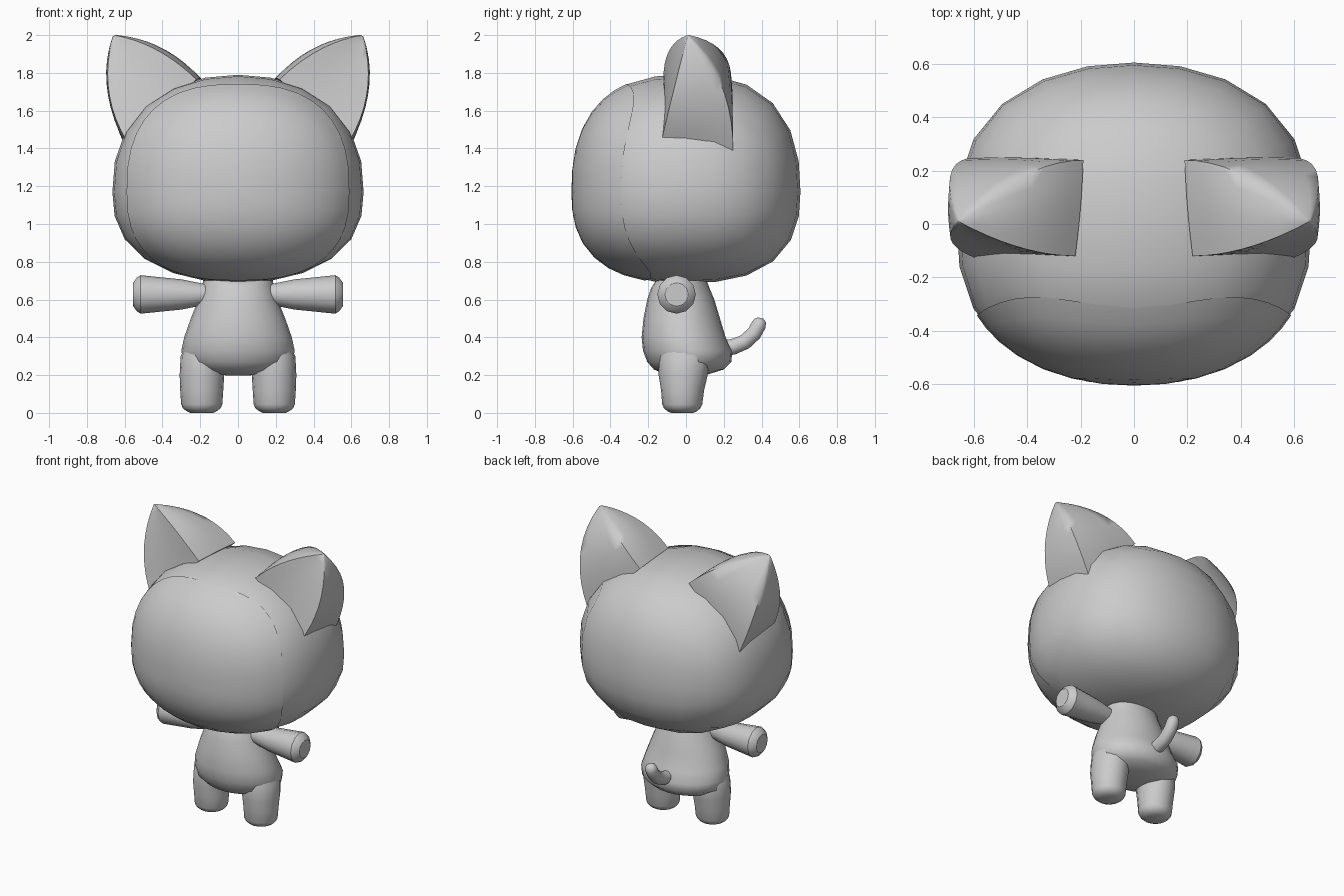
import bpy, bmesh, math
from mathutils import Vector

if "Cube" in bpy.data.objects:
    bpy.data.objects.remove(bpy.data.objects["Cube"])

grey = bpy.data.materials.new("soft_grey")
grey.diffuse_color = (0.6, 0.6, 0.6, 1)
grey.use_nodes = True
grey.node_tree.nodes["Principled BSDF"].inputs["Base Color"].default_value = grey.diffuse_color

# Head shape: rounded box, taller above the widest level than below it
CENTRE = Vector((0, 0, 1.17))
RX, RY, UP, DOWN = 0.665, 0.606, 0.62, 0.482


def level(x, z):
    """Share of the head's rounded-box equation used up by x and z."""
    tall = (z / UP) ** 2.4 if z > 0 else (-z / DOWN) ** 2.5
    return abs(x / RX) ** 2.1 + tall


def finish(name, bm, angle=40, mirror=False):
    bmesh.ops.recalc_face_normals(bm, faces=bm.faces)
    mesh = bpy.data.meshes.new(name)
    bm.to_mesh(mesh)
    bm.free()
    mesh.materials.append(grey)
    ob = bpy.data.objects.new(name, mesh)
    bpy.context.collection.objects.link(ob)
    bpy.ops.object.select_all(action='DESELECT')
    bpy.context.view_layer.objects.active = ob
    ob.select_set(True)
    bpy.ops.object.shade_smooth_by_angle(angle=math.radians(angle))
    if mirror:
        ob.modifiers.new("mirror", 'MIRROR')
    return ob


def loft(name, rings, angle=40, mirror=False):
    """Skin a list of equal closed rings and cap both ends."""
    bm = bmesh.new()
    vs = [[bm.verts.new(p) for p in ring] for ring in rings]
    n = len(vs[0])
    for a, b in zip(vs, vs[1:]):
        for i in range(n):
            j = (i + 1) % n
            bm.faces.new((a[i], a[j], b[j], b[i]))
    bm.faces.new(vs[0])
    bm.faces.new(vs[-1])
    return finish(name, bm, angle, mirror)


def oval(n, centre, u, v):
    """Ring of n points around centre spanned by half axes u and v."""
    return [Vector(centre) + Vector(u) * math.cos(2 * math.pi * i / n)
            + Vector(v) * math.sin(2 * math.pi * i / n) for i in range(n)]


# Head: rounded-cube sphere pushed onto the head shape
bm = bmesh.new()
bmesh.ops.create_cube(bm, size=2)
bmesh.ops.subdivide_edges(bm, edges=bm.edges[:], cuts=5, use_grid_fill=True)
for v in bm.verts:
    d = Vector([math.tan(c * math.pi / 4) for c in v.co]).normalized()
    d = Vector((d.x * RX, d.y * RY, d.z * (UP if d.z > 0 else DOWN)))
    lo, hi = 0.5, 2.0
    for _ in range(30):
        k = (lo + hi) / 2
        if level(d.x * k, d.z * k) + abs(d.y * k / RY) ** 2.6 < 1:
            lo = k
        else:
            hi = k
    v.co = CENTRE + d * lo
finish("head", bm, 60)


# Face plate: thin rounded shell hugging the front of the head
def face_point(s, a):
    c, n = math.cos(a), math.sin(a)
    x = s * 0.588 * math.copysign(abs(c) ** 0.78, c)
    z = s * (0.57 if n > 0 else 0.468) * math.copysign(abs(n) ** 0.78, n)
    y = -RY * max(1 - level(x, z), 0.02) ** (1 / 2.6)
    return Vector((x * 1.003, y * 1.001, z * 1.003)) + CENTRE


bm = bmesh.new()
SPOKES = 40
middle = bm.verts.new(face_point(0, 0))
prev = None
for s in (0.2, 0.4, 0.58, 0.74, 0.86, 0.94, 1.0):
    ring = [bm.verts.new(face_point(s, 2 * math.pi * i / SPOKES)) for i in range(SPOKES)]
    for i in range(SPOKES):
        j = (i + 1) % SPOKES
        if prev:
            bm.faces.new((prev[i], prev[j], ring[j], ring[i]))
        else:
            bm.faces.new((middle, ring[j], ring[i]))
    prev = ring
face = finish("face_plate", bm, 60)
# Outward is towards the front
if sum(p.normal.y for p in face.data.polygons) > 0:
    face.data.flip_normals()

# Ears: four curved corner edges meeting at the tip
TIP = Vector((0.66, 0.01, 2.0))
EDGES = [  # base corner, curve handle: inner front, outer front, outer back, inner back
    ((0.22, -0.12, 1.765), (0.42, -0.12, 1.96)),
    ((0.59, -0.13, 1.44), (0.745, -0.07, 1.70)),
    ((0.59, 0.25, 1.39), (0.75, 0.25, 1.76)),
    ((0.19, 0.24, 1.765), (0.40, 0.24, 1.96)),
]
# Outward bulge of each side
BULGE = [Vector((0, 0.01, 0)), Vector((0.008, 0, 0)),
         Vector((0, 0.01, 0)), Vector((-0.01, 0, 0.015))]
STEPS, SIDE = 10, 5
rings = []
for k in range(STEPS):
    t = 0.985 * k / (STEPS - 1)
    corners = [Vector(b) * (1 - t) ** 2 + Vector(h) * 2 * t * (1 - t) + TIP * t * t
               for b, h in EDGES]
    swell = math.sin(math.pi * min(1, t * 0.8 + 0.15))
    ring = []
    for c in range(4):
        for i in range(SIDE):
            f = i / SIDE
            ring.append(corners[c].lerp(corners[(c + 1) % 4], f)
                        + BULGE[c] * math.sin(math.pi * f) * swell)
    rings.append(ring)
loft("ear", rings, 65, True)

# Body: height, half width, front y, back y
BODY = [(0.70, 0.185, -0.16, 0.11), (0.66, 0.19, -0.185, 0.125),
        (0.60, 0.21, -0.205, 0.15), (0.50, 0.25, -0.225, 0.18),
        (0.40, 0.285, -0.235, 0.21), (0.33, 0.300, -0.228, 0.245),
        (0.27, 0.290, -0.205, 0.24), (0.23, 0.235, -0.17, 0.20),
        (0.205, 0.15, -0.11, 0.12), (0.198, 0.05, -0.04, 0.04)]
loft("body", [oval(24, (0, (a + b) / 2, z), (w, 0, 0), (0, (b - a) / 2, 0))
              for z, w, a, b in BODY], 60)

# Legs: height, centre x, half width, centre y, half depth
LEG = [(0.42, 0.165, 0.08, -0.01, 0.10), (0.30, 0.187, 0.117, -0.008, 0.135),
       (0.20, 0.191, 0.118, -0.015, 0.130), (0.12, 0.192, 0.114, -0.018, 0.114),
       (0.045, 0.192, 0.109, -0.02, 0.106), (0.025, 0.192, 0.1, -0.02, 0.097),
       (0.01, 0.192, 0.082, -0.02, 0.08), (0.0, 0.192, 0.06, -0.02, 0.059)]
loft("leg", [oval(16, (x, y, z), (w, 0, 0), (0, d, 0)) for z, x, w, y, d in LEG], 35, True)

# Arms: distance from the middle, radius
ARM = [(0.12, 0.05), (0.20, 0.06), (0.30, 0.08), (0.40, 0.09),
       (0.515, 0.102), (0.535, 0.09), (0.555, 0.062)]
loft("arm", [oval(12, (x, -0.05, 0.627), (0, r, 0), (0, 0, r)) for x, r in ARM], 35, True)

# Tail: curved tube with a rounded end (y, z, radius, slope in degrees)
TAIL = [(0.17, 0.34, 0.045, 5), (0.25, 0.35, 0.044, 15), (0.31, 0.375, 0.043, 35),
        (0.36, 0.42, 0.042, 50), (0.385, 0.465, 0.041, 65),
        (0.393, 0.488, 0.034, 72), (0.396, 0.502, 0.015, 75)]
loft("tail", [oval(10, (0, y, z), (r, 0, 0),
                   (0, -r * math.sin(math.radians(g)), r * math.cos(math.radians(g))))
              for y, z, r, g in TAIL], 60)
